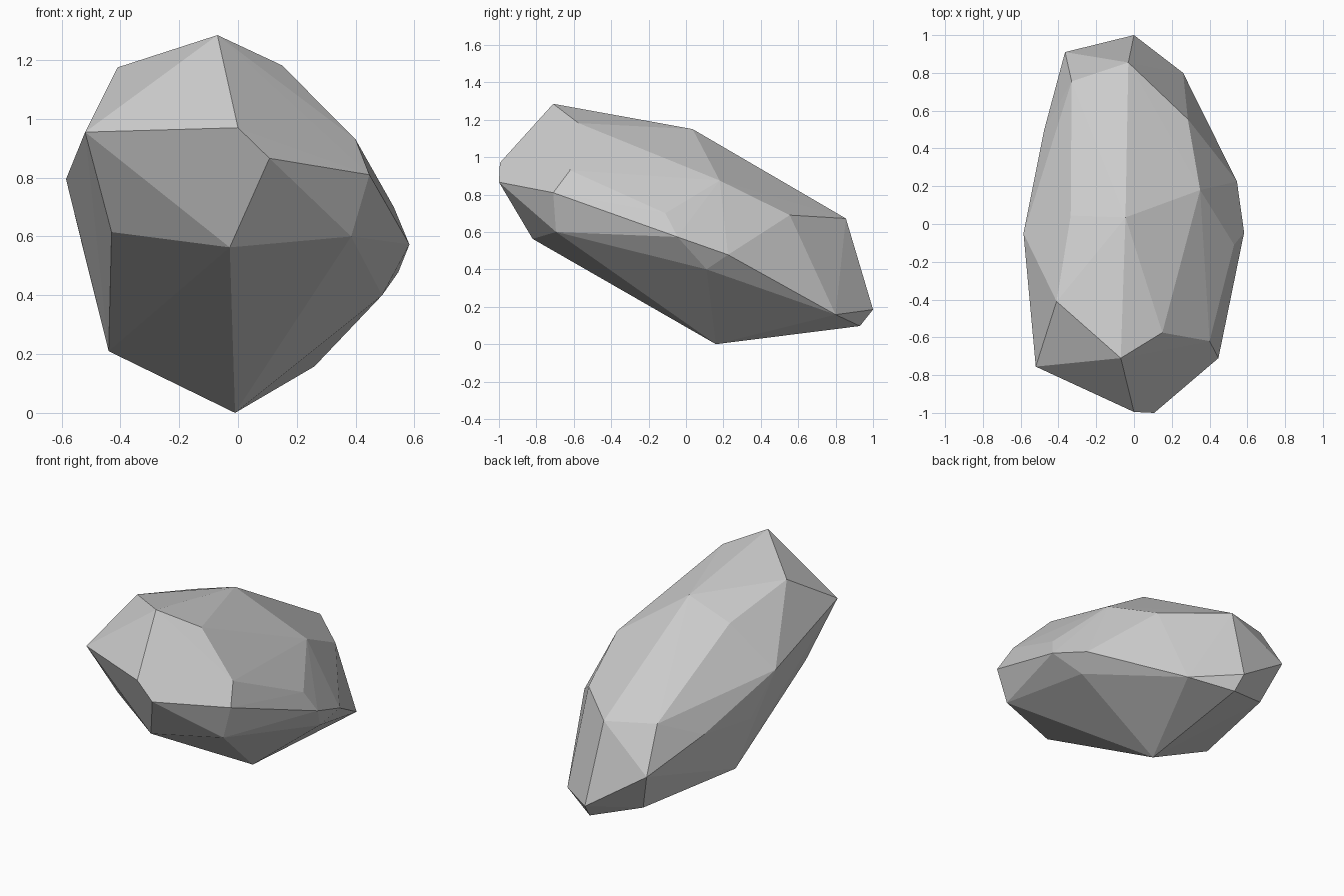
import bpy
import bmesh

# Corner points of the boulder, grouped by height band
crown = [(-0.07, -0.71, 1.285), (0.15, -0.575, 1.182), (-0.41, -0.41, 1.175),
         (-0.045, 0.035, 1.15), (-0.335, 0.045, 1.055)]
shoulder = [(-0.52, -0.755, 0.955), (0.0, -0.995, 0.97), (0.107, -1.0, 0.866),
            (0.40, -0.62, 0.93), (0.447, -0.71, 0.81), (-0.585, -0.05, 0.795),
            (0.35, 0.18, 0.875), (0.285, 0.555, 0.69), (-0.03, 0.855, 0.672),
            (-0.33, 0.755, 0.695)]
girdle = [(-0.43, -0.57, 0.615), (-0.028, -0.82, 0.563), (0.385, -0.695, 0.60),
          (0.53, -0.11, 0.70), (0.583, -0.045, 0.573), (0.545, 0.225, 0.478),
          (0.49, 0.11, 0.40), (-0.52, 0.10, 0.53), (-0.475, 0.50, 0.57),
          (-0.365, 0.91, 0.43)]
base = [(-0.44, 0.14, 0.21), (-0.01, 0.16, 0.0), (0.26, 0.80, 0.158),
        (0.0, 1.0, 0.185), (0.015, 0.93, 0.097), (-0.275, 0.816, 0.18)]

# Boulder: faceted hull stretched over the corners
bm = bmesh.new()
for p in crown + shoulder + girdle + base:
    bm.verts.new(p)
hull = bmesh.ops.convex_hull(bm, input=bm.verts[:])
loose = [v for v in bm.verts if not v.link_faces]
bmesh.ops.delete(bm, geom=loose, context='VERTS')
bmesh.ops.recalc_face_normals(bm, faces=bm.faces[:])

mesh = bpy.data.meshes.new("boulder")
bm.to_mesh(mesh)
bm.free()
boulder = bpy.data.objects.new("boulder", mesh)
bpy.context.collection.objects.link(boulder)

# Plain grey stone
stone = bpy.data.materials.new("grey_stone")
stone.diffuse_color = (0.6, 0.6, 0.6, 1)
mesh.materials.append(stone)
